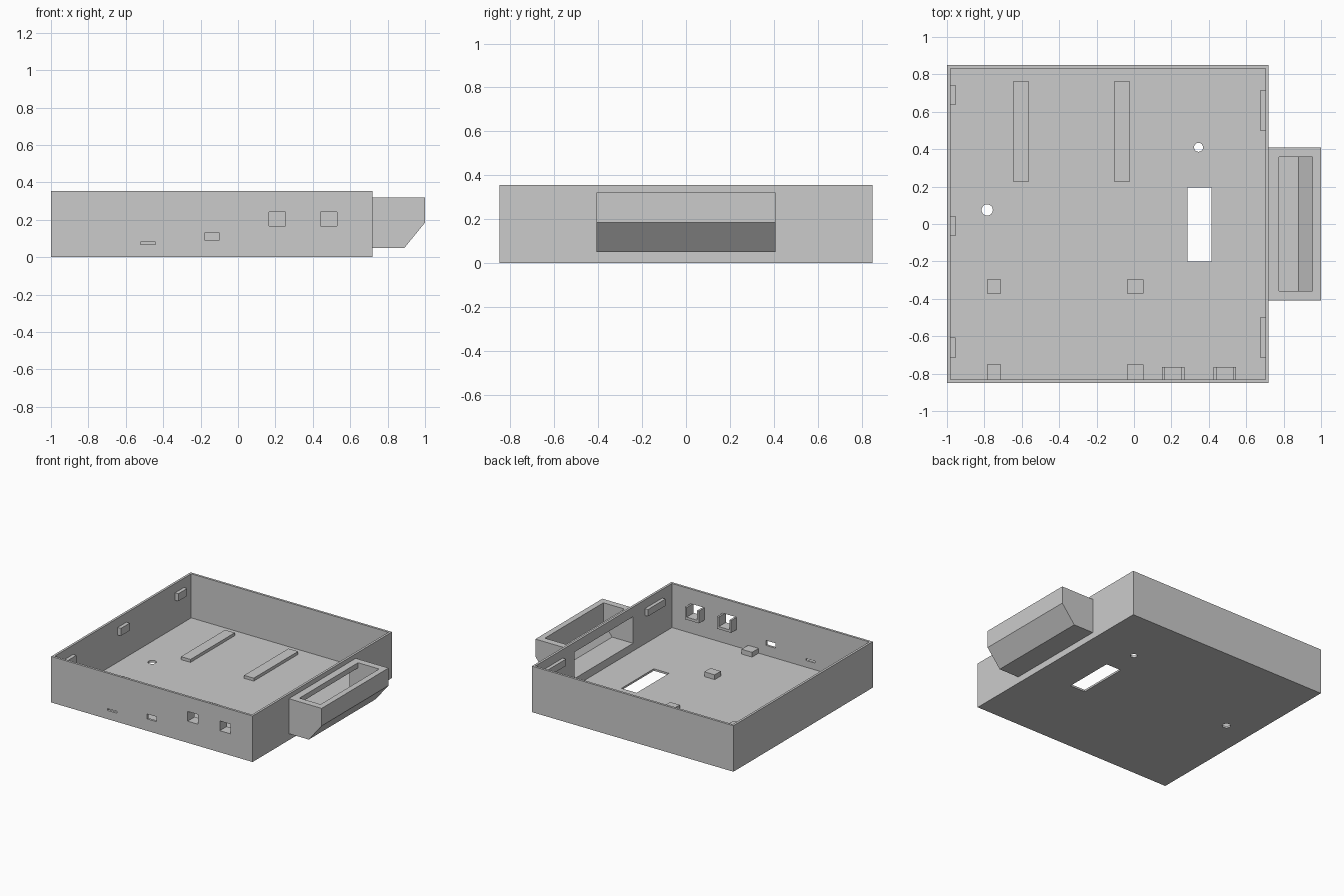
import bpy, bmesh, math
from mathutils import Vector

old = bpy.data.objects.get("Cube")
if old:
    bpy.data.objects.remove(old)

grey = bpy.data.materials.new("plain grey")
grey.use_nodes = True
grey.diffuse_color = (0.6, 0.6, 0.6, 1)
grey.node_tree.nodes["Principled BSDF"].inputs["Base Color"].default_value = (0.6, 0.6, 0.6, 1)


def finish(name, bm):
    bmesh.ops.recalc_face_normals(bm, faces=bm.faces)
    mesh = bpy.data.meshes.new(name)
    bm.to_mesh(mesh)
    bm.free()
    mesh.materials.append(grey)
    obj = bpy.data.objects.new(name, mesh)
    bpy.context.collection.objects.link(obj)
    return obj


def box(name, x, y, z):
    """Box from (min, max) ranges."""
    bm = bmesh.new()
    bmesh.ops.create_cube(bm, size=1)
    for v in bm.verts:
        v.co = Vector([r[0] + (c + 0.5) * (r[1] - r[0]) for c, r in zip(v.co, (x, y, z))])
    return finish(name, bm)


def extrusion(name, profile, half_width):
    """Extrude an x-z profile along y."""
    bm = bmesh.new()
    face = bm.faces.new([bm.verts.new((x, -half_width, z)) for x, z in profile])
    ext = bmesh.ops.extrude_face_region(bm, geom=[face])["geom"]
    verts = [g for g in ext if isinstance(g, bmesh.types.BMVert)]
    bmesh.ops.translate(bm, verts=verts, vec=(0, 2 * half_width, 0))
    return finish(name, bm)


def drill(name, x, y, radius):
    bm = bmesh.new()
    bmesh.ops.create_cone(bm, cap_ends=True, segments=32, radius1=radius, radius2=radius, depth=0.2)
    bmesh.ops.translate(bm, verts=bm.verts, vec=(x, y, 0))
    return finish(name, bm)


def cut(target, cutters):
    """Subtract each cutter and bake the result."""
    for c in cutters:
        mod = target.modifiers.new("cut", "BOOLEAN")
        mod.operation, mod.solver, mod.object = "DIFFERENCE", "EXACT", c
    graph = bpy.context.evaluated_depsgraph_get()
    baked = bpy.data.meshes.new_from_object(target.evaluated_get(graph))
    target.modifiers.clear()
    target.data = baked


WALL, FLOOR, TOP = 0.018, 0.015, 0.355
X0, X1, Y = -1.0, 0.72, 0.85

# Open tray and the hopper on its side
tray = box("tray", (X0, X1), (-Y, Y), (0, TOP))
hopper = extrusion("side_hopper", [(X1, 0.05), (0.89, 0.05), (1, 0.185), (1, 0.32), (X1, 0.32)], 0.408)

# Hopper cavity: mouth above, sloped floor, passage through the tray wall
passage = extrusion("passage_cutter", [(0.69, 0.075), (0.88, 0.075), (0.955, 0.17), (0.955, 0.4),
                                       (0.775, 0.4), (0.775, 0.28), (0.69, 0.28)], 0.357)
through = (-Y - 0.05, -Y + 0.05)
cutters = [
    box("interior_cutter", (X0 + WALL, X1 - WALL), (-Y + WALL, Y - WALL), (FLOOR, 0.5)),
    box("floor_slot_cutter", (0.285, 0.415), (-0.2, 0.195), (-0.1, 0.1)),
    drill("small_hole_cutter", 0.345, 0.41, 0.024),
    drill("large_hole_cutter", -0.785, 0.075, 0.03),
    box("slit_cutter", (-0.52, -0.44), through, (0.067, 0.081)),
    box("socket_cutter", (-0.18, -0.1), through, (0.092, 0.13)),
    box("port_cutter", (0.165, 0.255), through, (0.167, 0.242)),
    box("port_cutter", (0.44, 0.53), through, (0.167, 0.242)),
    passage,
]
cut(tray, cutters)
cut(hopper, [passage])
for c in cutters:
    bpy.data.objects.remove(c)

# Long rails on the floor
for x in (-0.645, -0.105):
    box("floor_rail", (x, x + 0.082), (0.225, 0.765), (FLOOR, 0.038))

# Support blocks, by the front wall and further in
for x in ((-0.785, -0.71), (-0.037, 0.052)):
    for y in ((-Y + WALL, -0.752), (-0.372, -0.297)):
        box("support_block", x, y, (FLOOR, 0.052))

# Lid catches on the side walls
for y in (-0.662, -0.01, 0.69):
    box("left_catch", (X0 + WALL, -0.955), (y - 0.054, y + 0.054), (0.225, 0.283))
for y in (-0.607, 0.607):
    box("right_catch", (0.675, X1 - WALL), (y - 0.107, y + 0.107), (0.235, 0.288))

# Brackets around the two front ports
for x in (0.21, 0.485):
    depth = (-Y + WALL, -0.765)
    box("bracket_shelf", (x - 0.06, x + 0.06), depth, (0.147, 0.167))
    for s in (-1, 1):
        side = sorted((x + s * 0.045, x + s * 0.06))
        box("bracket_side", side, depth, (0.167, 0.242))
